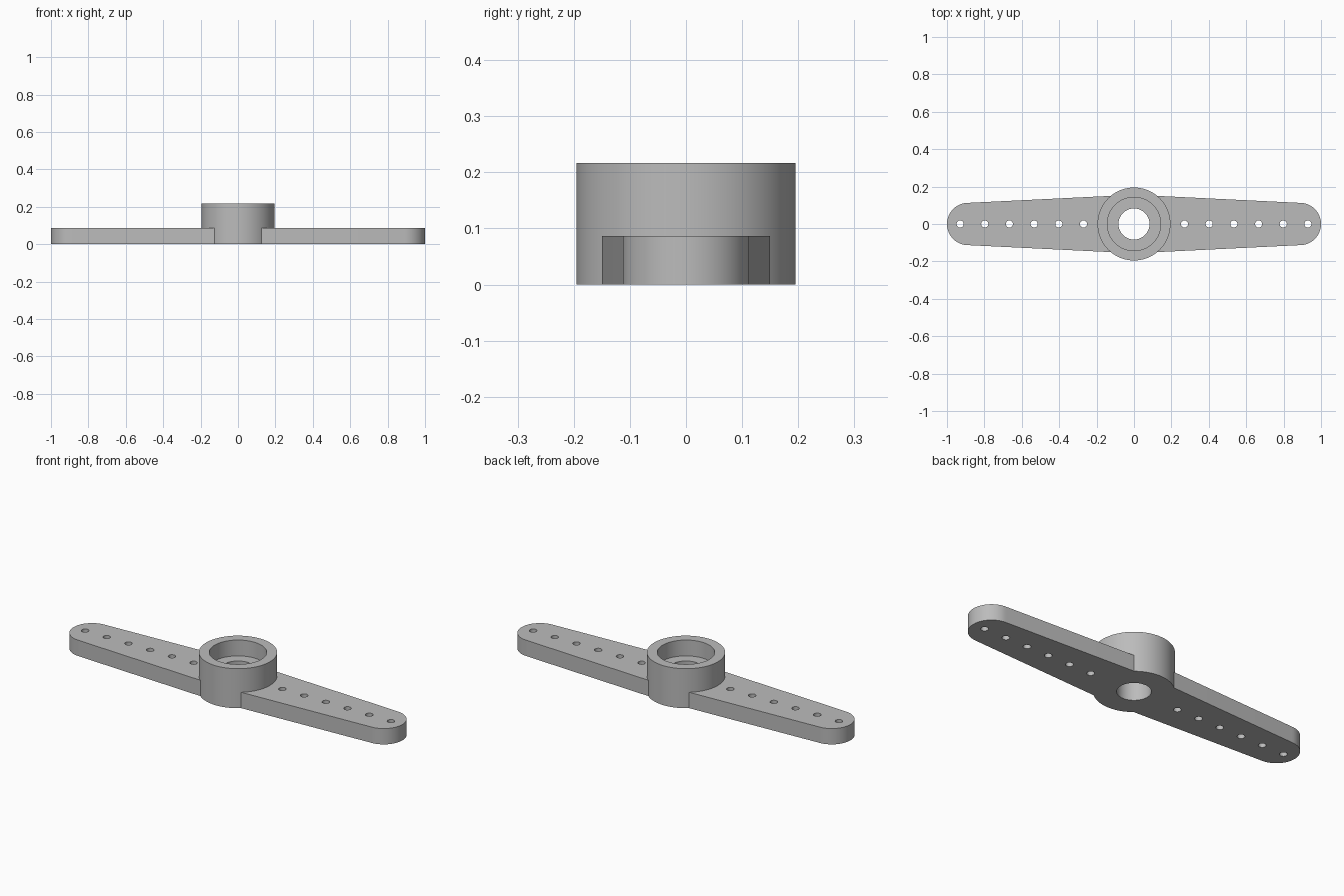
import bpy
import bmesh
from math import cos, sin, pi, radians

if "Cube" in bpy.data.objects:
    bpy.data.objects.remove(bpy.data.objects["Cube"], do_unlink=True)

HUB_R, HUB_H = 0.195, 0.217
ARM_H, TIP_R, ROOT_X, ROOT_Y = 0.087, 0.113, 0.13, 0.15

grey = bpy.data.materials.new("grey plastic")
grey.use_nodes = True
colour = (0.5, 0.5, 0.5, 1)
grey.diffuse_color = colour
grey.node_tree.nodes["Principled BSDF"].inputs["Base Color"].default_value = colour


def prism(name, outline, z0, z1):
    """Extrude a flat outline from z0 to z1."""
    bm = bmesh.new()
    face = bm.faces.new([bm.verts.new((x, y, z0)) for x, y in outline])
    top = bmesh.ops.extrude_face_region(bm, geom=[face])["geom"]
    verts = [v for v in top if isinstance(v, bmesh.types.BMVert)]
    bmesh.ops.translate(bm, verts=verts, vec=(0, 0, z1 - z0))
    bmesh.ops.recalc_face_normals(bm, faces=bm.faces)
    mesh = bpy.data.meshes.new(name)
    bm.to_mesh(mesh)
    bm.free()
    mesh.materials.append(grey)
    obj = bpy.data.objects.new(name, mesh)
    bpy.context.collection.objects.link(obj)
    return obj


def circle(x, r, n):
    return [(x + r * cos(2 * pi * i / n), r * sin(2 * pi * i / n)) for i in range(n)]


def combine(target, tool, operation):
    """Apply a boolean and remove the tool."""
    tool.hide_render = True
    mod = target.modifiers.new("bool", "BOOLEAN")
    mod.operation, mod.object, mod.solver = operation, tool, "EXACT"
    bpy.context.view_layer.objects.active = target
    bpy.ops.object.modifier_apply(modifier=mod.name)
    bpy.data.objects.remove(tool, do_unlink=True)


# Tapered double arm with round tips
tip = [(1 - TIP_R + TIP_R * cos(a), TIP_R * sin(a))
       for a in (radians(-90 + 180 * i / 32) for i in range(33))]
half = [(ROOT_X, -ROOT_Y)] + tip + [(ROOT_X, ROOT_Y)]
horn = prism("servo_horn", half + [(-x, -y) for x, y in half], 0, ARM_H)

# Central hub with stepped bore
combine(horn, prism("hub", circle(0, HUB_R, 96), 0, HUB_H), "UNION")
combine(horn, prism("counterbore", circle(0, 0.143, 96), 0.13, 0.3), "DIFFERENCE")
combine(horn, prism("shaft_hole", circle(0, 0.083, 64), -0.1, 0.3), "DIFFERENCE")

# Row of linkage holes along each arm
for side in (-1, 1):
    for i in range(6):
        x = side * (0.27 + 0.132 * i)
        combine(horn, prism("link_hole", circle(x, 0.019, 24), -0.1, 0.2), "DIFFERENCE")

# Smooth curved walls, sharp rims
bpy.ops.object.select_all(action="DESELECT")
horn.select_set(True)
bpy.context.view_layer.objects.active = horn
bpy.ops.object.shade_smooth_by_angle(angle=radians(30))
